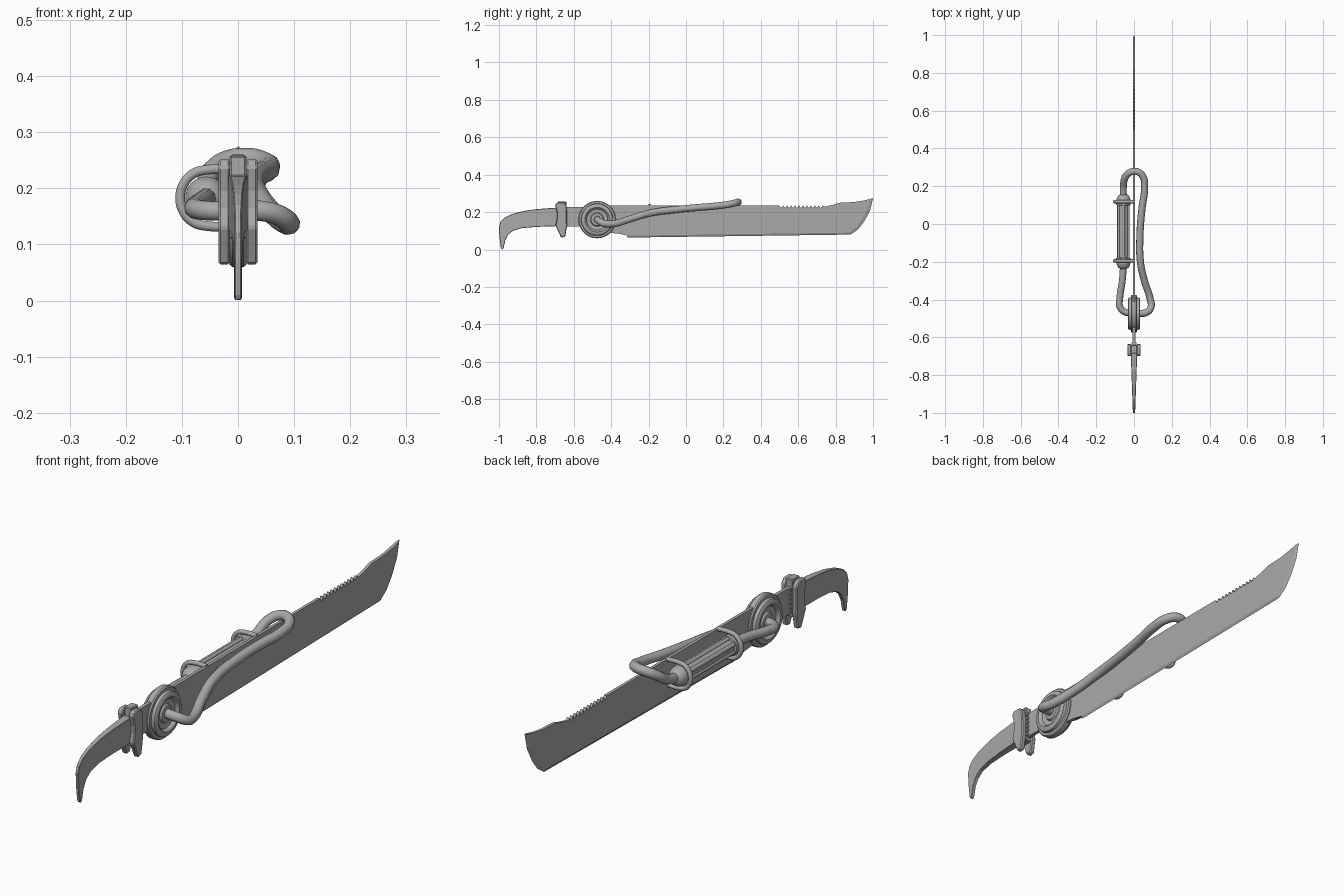
import bpy, bmesh
from math import pi, sin, cos
from mathutils import Vector

if "Cube" in bpy.data.objects:
    bpy.data.objects.remove(bpy.data.objects["Cube"])

steel = bpy.data.materials.new("grey steel")
steel.use_nodes = True
GREY = (0.4, 0.4, 0.4, 1)
steel.diffuse_color = GREY
steel.node_tree.nodes["Principled BSDF"].inputs["Base Color"].default_value = GREY


def finish(name, bm, bevel=0, smooth=False):
    bmesh.ops.recalc_face_normals(bm, faces=bm.faces)
    mesh = bpy.data.meshes.new(name)
    bm.to_mesh(mesh)
    bm.free()
    ob = bpy.data.objects.new(name, mesh)
    bpy.context.collection.objects.link(ob)
    mesh.materials.append(steel)
    if bevel:
        mod = ob.modifiers.new("bevel", "BEVEL")
        mod.width, mod.segments = bevel, 1
    if smooth:
        bpy.ops.object.select_all(action="DESELECT")
        bpy.context.view_layer.objects.active = ob
        ob.select_set(True)
        bpy.ops.object.shade_smooth_by_angle(angle=0.6)
    return ob


def slab(name, outline, half, centre=0, bevel=0):
    """Side outline of (y, z) points, thickened along x; half may depend on y."""
    h = half if callable(half) else lambda y: half
    bm = bmesh.new()
    sides = [[bm.verts.new((centre + s * h(y), y, z)) for y, z in outline] for s in (-1, 1)]
    for ring in sides:
        bm.faces.new(ring)
    n = len(outline)
    for i in range(n):
        j = (i + 1) % n
        bm.faces.new((sides[0][i], sides[0][j], sides[1][j], sides[1][i]))
    return finish(name, bm, bevel)


def lathe(name, profile, axis, centre, steps=40):
    """Spin (radius, distance along axis) points about the x or y axis."""
    bm = bmesh.new()
    place = (lambda r, d: (d, 0, r)) if axis == "X" else (lambda r, d: (0, d, r))
    verts = [bm.verts.new(Vector(place(r, d)) + Vector(centre)) for r, d in profile]
    edges = [bm.edges.new(pair) for pair in zip(verts, verts[1:])]
    turn = (1, 0, 0) if axis == "X" else (0, 1, 0)
    bmesh.ops.spin(bm, geom=verts + edges, cent=centre, axis=turn, angle=2 * pi, steps=steps)
    bmesh.ops.remove_doubles(bm, verts=bm.verts, dist=0.0003)
    return finish(name, bm, smooth=True)


def tube(name, points, radius):
    curve = bpy.data.curves.new(name, "CURVE")
    curve.dimensions = "3D"
    curve.bevel_depth, curve.bevel_resolution = radius, 3
    curve.resolution_u, curve.use_fill_caps = 8, True
    spline = curve.splines.new("BEZIER")
    spline.bezier_points.add(len(points) - 1)
    for bp, p in zip(spline.bezier_points, points):
        bp.co = p
        bp.handle_left_type = bp.handle_right_type = "AUTO"
    curve.materials.append(steel)
    ob = bpy.data.objects.new(name, curve)
    bpy.context.collection.objects.link(ob)
    return ob


# Blade with a serrated stretch on its spine
teeth = []
for i in range(11):
    y = 0.5 + i * 0.021
    teeth += [(y, 0.236), (y + 0.006, 0.224), (y + 0.014, 0.224), (y + 0.019, 0.236)]
spine = [(-0.42, 0.235)] + teeth + [(0.74, 0.229), (0.78, 0.238), (0.82, 0.25),
                                    (0.9, 0.254), (0.95, 0.262)]
inner = [(0.985, 0.27), (0.968, 0.215), (0.94, 0.16), (0.91, 0.12), (0.875, 0.09), (-0.31, 0.074)]
outer = [(1.0, 0.275), (0.985, 0.21), (0.953, 0.15), (0.92, 0.108), (0.88, 0.08), (-0.315, 0.064)]
slab("blade", spine + inner + [(-0.36, 0.085), (-0.42, 0.09)], 0.006)

# Ground cutting edge along the belly and the tip
bm = bmesh.new()
rows = [[bm.verts.new((x, y, z)) for y, z in line]
        for x, line in ((-0.006, inner), (0.001, outer), (0.006, inner))]
for a, b in zip(rows, rows[1:] + rows[:1]):
    for i in range(len(inner) - 1):
        bm.faces.new((a[i], a[i + 1], b[i + 1], b[i]))
for i in (0, -1):
    bm.faces.new([r[i] for r in rows])
finish("cutting_edge", bm)

# Tang and hooked handle, tapering to its point
slab("tang", [(-0.7, 0.125), (-0.45, 0.122), (-0.45, 0.23), (-0.6, 0.228), (-0.7, 0.222)], 0.007)
slab("hooked_handle", [
    (-0.66, 0.225), (-0.72, 0.222), (-0.8, 0.216), (-0.87, 0.206), (-0.93, 0.19), (-0.97, 0.17),
    (-0.992, 0.148), (-1.0, 0.12), (-0.998, 0.07), (-0.99, 0.01), (-0.984, 0), (-0.976, 0.005),
    (-0.966, 0.05), (-0.95, 0.08), (-0.925, 0.1), (-0.88, 0.114), (-0.8, 0.121), (-0.66, 0.126)],
    lambda y: 0.006 + 0.012 * (y + 1) / 0.34, bevel=0.002)

# Guard: paired side plates round a ribbed core
plate = [(-0.69, 0.252), (-0.655, 0.252), (-0.638, 0.235), (-0.636, 0.125), (-0.646, 0.068),
         (-0.668, 0.064), (-0.698, 0.13), (-0.69, 0.165), (-0.69, 0.195), (-0.7, 0.238)]
for side, s in (("left", 1), ("right", -1)):
    slab("guard_plate_" + side, plate, 0.0105, s * 0.0245, bevel=0.004)
slab("guard_core", [(-0.685, 0.11), (-0.64, 0.11), (-0.64, 0.258), (-0.685, 0.258)], 0.015, bevel=0.003)
for i in range(6):
    z = 0.128 + i * 0.018
    slab("guard_rib", [(-0.64, z), (-0.628, z), (-0.628, z + 0.009), (-0.64, z + 0.009)], 0.013)

# Round stepped hub, dished on both faces
half = [(0.1, 0.01), (0.096, 0.015), (0.086, 0.016), (0.084, 0.028), (0.079, 0.032), (0.066, 0.033),
        (0.06, 0.029), (0.056, 0.02), (0.036, 0.017), (0.032, 0.024), (0.024, 0.026), (0, 0.026)]
hub = [(r, -d) for r, d in reversed(half)] + half
lathe("round_hub", hub, "X", (0, -0.475, 0.16), 48)

# Canister with domed caps, rods and mounting straps
CX, CZ = -0.056, 0.183
cap = [(0.038, 0.0), (0.038, 0.012), (0.035, 0.025), (0.028, 0.038), (0.018, 0.046), (0, 0.048)]
body = [(0, -0.24), (0.018, -0.238), (0.028, -0.23), (0.035, -0.217), (0.038, -0.204), (0.038, -0.18),
        (0.03, -0.178), (0.03, 0.098), (0.038, 0.1)] + [(r, d + 0.112) for r, d in cap]
lathe("canister", body, "Y", (CX, 0, CZ), 32)
for i in range(6):
    a = pi / 6 + i * pi / 3
    x, z = CX + 0.029 * cos(a), CZ + 0.029 * sin(a)
    tube("canister_rod", [(x, -0.185, z), (x, 0.105, z)], 0.008)
for y in (-0.195, 0.118):
    arc = [(CX + 0.047 * cos(a), y, CZ + 0.05 * sin(a))
           for a in [pi / 2 + k * pi / 6 for k in range(7)]]
    tube("canister_strap", [(0, y, CZ + 0.05)] + arc + [(0, y, CZ - 0.05)], 0.009)

# Hoses from the hub, over the spine and into the canister
tube("long_hose", [
    (0.01, -0.475, 0.163), (0.065, -0.468, 0.155), (0.09, -0.44, 0.14), (0.085, -0.395, 0.137),
    (0.055, -0.3, 0.163), (0.034, -0.2, 0.193), (0.032, -0.05, 0.214), (0.042, 0.08, 0.226),
    (0.056, 0.19, 0.236), (0.048, 0.25, 0.246), (0.02, 0.276, 0.253), (-0.015, 0.276, 0.25),
    (-0.045, 0.25, 0.232), (-0.056, 0.2, 0.2), (CX, 0.14, CZ)], 0.019)
tube("short_hose", [
    (-0.01, -0.472, 0.16), (-0.05, -0.465, 0.16), (-0.074, -0.44, 0.163), (-0.075, -0.39, 0.168),
    (-0.062, -0.3, 0.178), (CX, -0.22, CZ)], 0.018)
